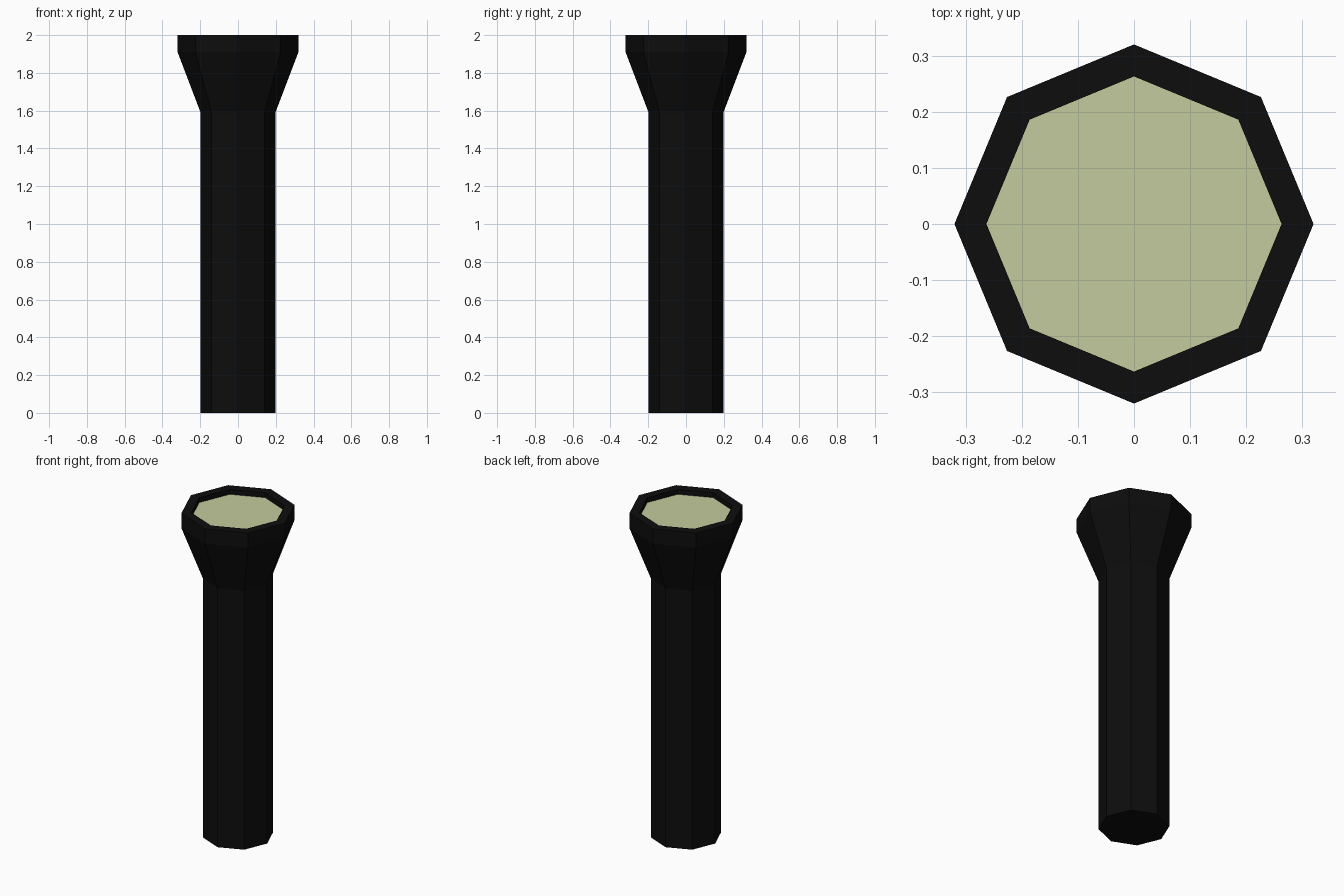
import bpy
import bmesh
from math import cos, sin, tau

SIDES = 8

cube = bpy.data.objects.get("Cube")
if cube:
    bpy.data.objects.remove(cube, do_unlink=True)


def make_material(name, rgb):
    mat = bpy.data.materials.new(name)
    mat.use_nodes = True
    color = (*rgb, 1.0)
    mat.diffuse_color = color
    bsdf = mat.node_tree.nodes["Principled BSDF"]
    bsdf.inputs["Base Color"].default_value = color
    bsdf.inputs["Roughness"].default_value = 0.8
    return mat


def lathe(name, profile, mat, cap_start=False, cap_end=False):
    """Turn a (radius, height) profile into a faceted shell around z."""
    bm = bmesh.new()
    rings = [[bm.verts.new((r * cos(tau * i / SIDES), r * sin(tau * i / SIDES), z))
              for i in range(SIDES)] for r, z in profile]
    for low, high in zip(rings, rings[1:]):
        for i in range(SIDES):
            j = (i + 1) % SIDES
            bm.faces.new((low[i], low[j], high[j], high[i]))
    if cap_start:
        bm.faces.new(rings[0][::-1])
    if cap_end:
        bm.faces.new(rings[-1])
    mesh = bpy.data.meshes.new(name)
    bm.to_mesh(mesh)
    bm.free()
    mesh.materials.append(mat)
    obj = bpy.data.objects.new(name, mesh)
    bpy.context.collection.objects.link(obj)
    return obj


black = make_material("black casing", (0.004, 0.004, 0.004))
glass = make_material("pale yellow green lens", (0.55, 0.595, 0.34))

TUBE, HEAD, LENS = 0.198, 0.32, 0.263
NECK_Z, RIM_Z, LENS_Z, TOP_Z = 1.59, 1.91, 1.97, 2.0

# Straight handle with a closed bottom
lathe("handle", [(TUBE, 0), (TUBE, NECK_Z)], black, cap_start=True)

# Flared head, rim and inner wall of the recess
lathe("head", [(TUBE, NECK_Z), (HEAD, RIM_Z), (HEAD, TOP_Z),
               (LENS, TOP_Z), (LENS, LENS_Z)], black)

# Flat lens set just below the rim
lathe("lens", [(LENS, LENS_Z)], glass, cap_end=True)
